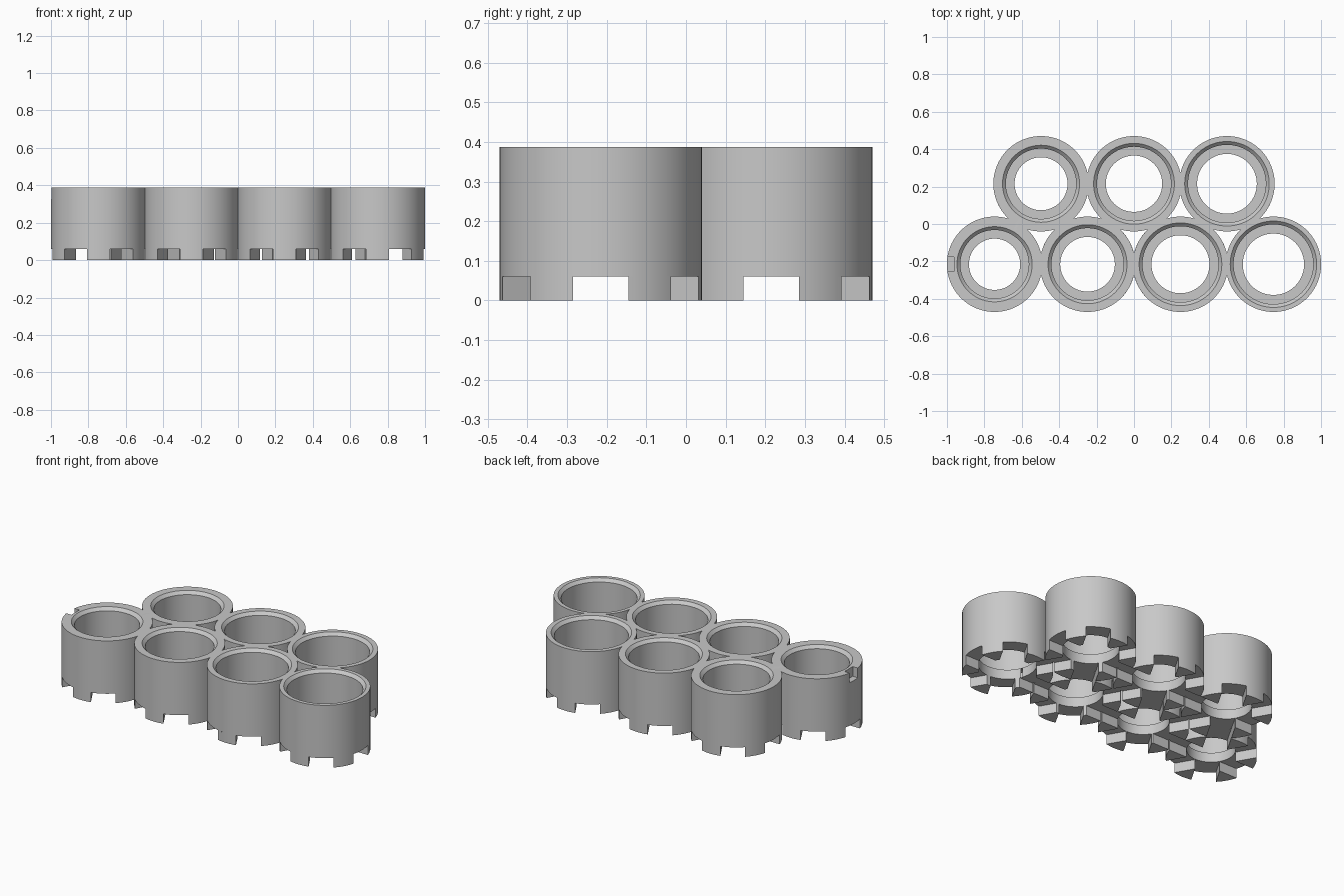
import bpy, bmesh
from math import pi, sqrt, sin, cos, asin
from mathutils import Matrix, Vector

if "Cube" in bpy.data.objects:
    bpy.data.objects.remove(bpy.data.objects["Cube"])

PITCH = 0.497                 # spacing between neighbouring cups
ROW = PITCH * sqrt(3) / 4     # half the distance between the two rows
RADIUS, HEIGHT = 0.255, 0.387
FLOOR, CHAMFER = 0.12, 0.018
SLOT_W, SLOT_H = 0.14, 0.06
SEGMENTS = 96

grey = bpy.data.materials.new("plain grey")
grey.use_nodes = True
colour = (0.58, 0.58, 0.58, 1)
grey.diffuse_color = colour
grey.node_tree.nodes["Principled BSDF"].inputs["Base Color"].default_value = colour


def finish(bm, name):
    bmesh.ops.recalc_face_normals(bm, faces=bm.faces)
    mesh = bpy.data.meshes.new(name)
    bm.to_mesh(mesh)
    bm.free()
    mesh.materials.append(grey)
    obj = bpy.data.objects.new(name, mesh)
    bpy.context.collection.objects.link(obj)
    return obj


def lathe(name, profile, x, y):
    """Spin a closed profile that starts and ends on the axis."""
    bm = bmesh.new()
    verts = [bm.verts.new((r, 0, z)) for r, z in profile]
    edges = [bm.edges.new(pair) for pair in zip(verts, verts[1:])]
    bmesh.ops.spin(bm, geom=verts + edges, cent=(0, 0, 0), axis=(0, 0, 1),
                   angle=2 * pi, steps=SEGMENTS, use_duplicate=False)
    bmesh.ops.remove_doubles(bm, verts=bm.verts, dist=1e-5)
    bmesh.ops.translate(bm, verts=bm.verts, vec=(x, y, 0))
    return finish(bm, name)


def box(name, centre, size):
    bm = bmesh.new()
    matrix = Matrix.Translation(Vector(centre)) @ Matrix.Diagonal((*size, 1))
    bmesh.ops.create_cube(bm, size=1, matrix=matrix)
    return finish(bm, name)


def combine(target, tool, operation):
    mod = target.modifiers.new(operation, "BOOLEAN")
    mod.operation, mod.object, mod.solver = operation, tool, "EXACT"
    bpy.context.view_layer.objects.active = target
    bpy.ops.object.modifier_apply(modifier=mod.name)
    bpy.data.objects.remove(tool)


def arc(radius, steps):
    """Points between two channels that leave the cup 60 degrees apart."""
    start = asin(SLOT_W / 2 / radius)
    sweep = pi / 3 - 2 * start
    angles = [start + sweep * k / steps for k in range(steps + 1)]
    return [Vector((radius * cos(a), radius * sin(a), 0)) for a in angles]


def add_foot(bm, hole, x, y, turn):
    """Wedge standing between two channels, open where it meets the cup."""
    outline = arc(RADIUS, 8)
    if hole > SLOT_W:
        outline += reversed(arc(hole, 6))
    else:
        outline.append(Vector((SLOT_W * cos(pi / 6), SLOT_W * sin(pi / 6), 0)))
    place = Matrix.Translation((x, y, 0)) @ Matrix.Rotation(turn, 4, "Z")
    low = [bm.verts.new(place @ p) for p in outline]
    high = [bm.verts.new(place @ p + Vector((0, 0, SLOT_H))) for p in outline]
    bm.faces.new(reversed(low))
    for k in range(len(low)):
        n = (k + 1) % len(low)
        bm.faces.new((low[k], low[n], high[n], high[k]))


# Cup centres, alternating front and back row from left to right, with hole radius
cups = [((i - 3) * PITCH / 2, ROW if i % 2 else -ROW, 0.137 + 0.0045 * i)
        for i in range(7)]

# Outer walls joined into one body
solid = [(0, SLOT_H), (RADIUS, SLOT_H), (RADIUS, HEIGHT), (0, HEIGHT)]
body = lathe("cup_tray", solid, *cups[0][:2])
for x, y, hole in cups[1:]:
    combine(body, lathe("cup_wall", solid, x, y), "UNION")

# Chamfered pocket and drain hole, growing along the tray
for i, (x, y, hole) in enumerate(cups):
    rim = 0.201 + 0.005 * i
    wall = rim - CHAMFER
    profile = [(0, -0.1), (hole, -0.1), (hole, FLOOR), (wall, FLOOR),
               (wall, HEIGHT - CHAMFER), (rim, HEIGHT),
               (rim, HEIGHT + 0.1), (0, HEIGHT + 0.1)]
    combine(body, lathe("pocket_cutter", profile, x, y), "DIFFERENCE")

# Index notch in the rim of the smallest cup
notch = box("notch_cutter", (-1.013, -ROW, HEIGHT), (0.1, 0.08, 0.12))
combine(body, notch, "DIFFERENCE")

# Feet left standing between the drainage channels
bm = bmesh.new()
for x, y, hole in cups:
    for k in range(6):
        add_foot(bm, hole, x, y, k * pi / 3)
feet = finish(bm, "drain_feet")

bpy.ops.object.select_all(action="DESELECT")
for obj in (body, feet):
    obj.select_set(True)
bpy.context.view_layer.objects.active = body
bpy.ops.object.shade_smooth_by_angle(angle=pi / 6)
